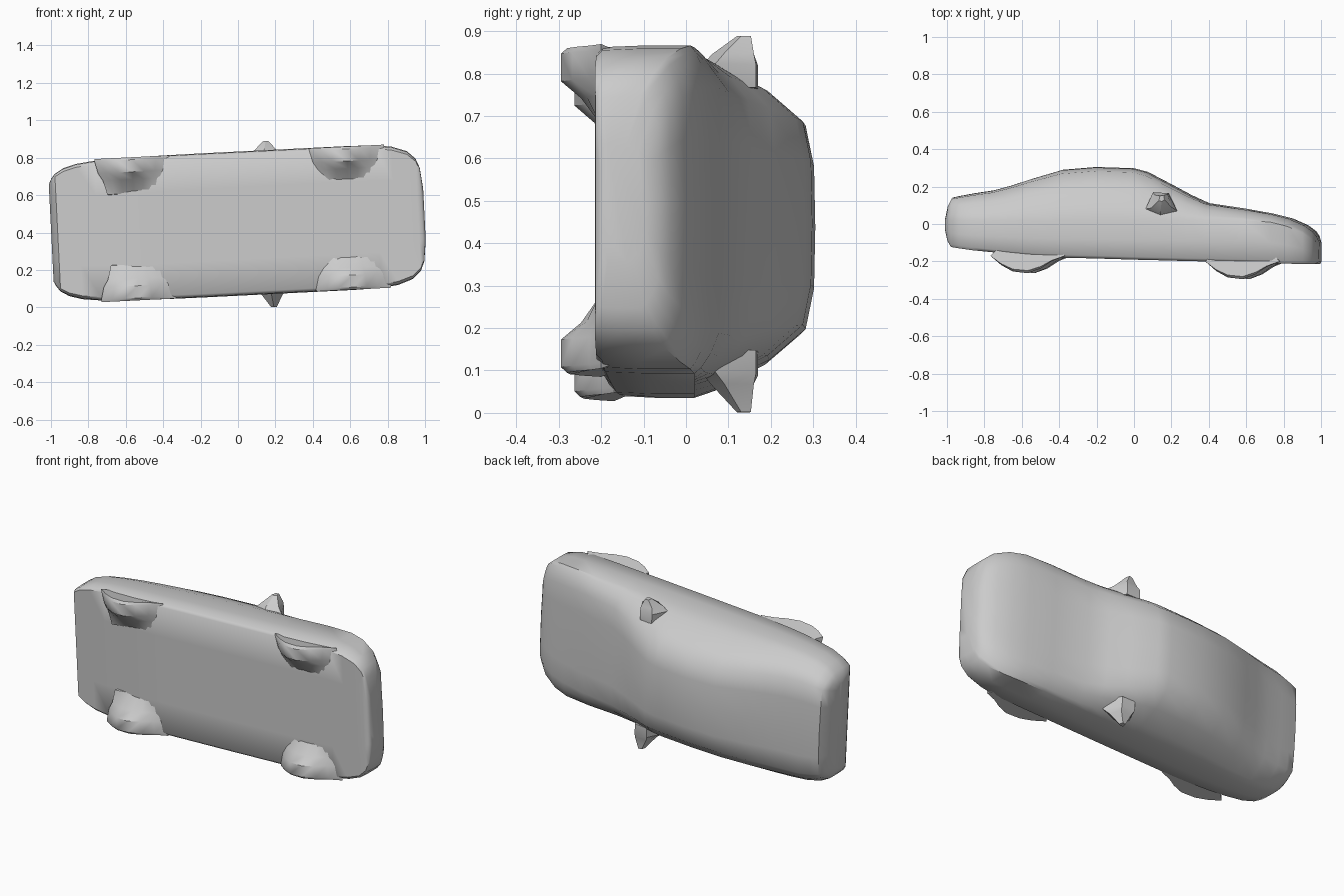
import bpy, bmesh, math
from mathutils import Matrix, Vector

cube = bpy.data.objects.get("Cube")
if cube:
    bpy.data.objects.remove(cube, do_unlink=True)

paint = bpy.data.materials.new("plain grey")
paint.use_nodes = True
GREY = (0.6, 0.6, 0.6, 1)
paint.diffuse_color = GREY
paint.node_tree.nodes["Principled BSDF"].inputs["Base Color"].default_value = GREY

# The car lies on its side: length on x, roof towards +y, width on z, slightly tilted
PLACE = Matrix.Translation((0, 0, 0.4475)) @ Matrix.Rotation(-0.05, 4, 'Y')


def loft(name, rings, angle=40):
    """Skin a row of closed rings, cap both ends and place the part."""
    bm = bmesh.new()
    rows = [[bm.verts.new(PLACE @ Vector(p)) for p in ring] for ring in rings]
    n = len(rows[0])
    for a, b in zip(rows, rows[1:]):
        for i in range(n):
            j = (i + 1) % n
            bm.faces.new((a[i], a[j], b[j], b[i]))
    bm.faces.new(rows[0])
    bm.faces.new(rows[-1][::-1])
    bmesh.ops.recalc_face_normals(bm, faces=bm.faces)
    mesh = bpy.data.meshes.new(name)
    bm.to_mesh(mesh)
    bm.free()
    mesh.materials.append(paint)
    ob = bpy.data.objects.new(name, mesh)
    bpy.context.collection.objects.link(ob)
    bpy.ops.object.select_all(action='DESELECT')
    ob.select_set(True)
    bpy.context.view_layer.objects.active = ob
    bpy.ops.object.shade_smooth_by_angle(angle=math.radians(angle))
    return ob


# Body stations: x, top y, bottom y, half width, half width of the top panel
STATIONS = [
    (-1.00, 0.03, -0.03, 0.26, 0.22),
    (-0.985, 0.10, -0.09, 0.29, 0.24),
    (-0.965, 0.143, -0.123, 0.315, 0.25),
    (-0.92, 0.152, -0.13, 0.342, 0.26),
    (-0.85, 0.165, -0.14, 0.362, 0.27),
    (-0.75, 0.18, -0.15, 0.374, 0.27),
    (-0.65, 0.207, -0.16, 0.38, 0.265),
    (-0.55, 0.24, -0.17, 0.382, 0.26),
    (-0.38, 0.29, -0.18, 0.384, 0.245),
    (-0.20, 0.305, -0.184, 0.385, 0.24),
    (0.00, 0.298, -0.19, 0.385, 0.24),
    (0.07, 0.28, -0.192, 0.385, 0.245),
    (0.20, 0.212, -0.195, 0.385, 0.26),
    (0.30, 0.158, -0.198, 0.385, 0.275),
    (0.40, 0.112, -0.20, 0.385, 0.285),
    (0.60, 0.082, -0.205, 0.385, 0.29),
    (0.75, 0.055, -0.21, 0.382, 0.285),
    (0.84, 0.032, -0.212, 0.37, 0.275),
    (0.92, -0.003, -0.214, 0.342, 0.25),
    (0.965, -0.035, -0.215, 0.30, 0.22),
    (0.985, -0.062, -0.213, 0.25, 0.18),
    (0.998, -0.095, -0.20, 0.14, 0.10),
]


def section(x, top, bottom, w, wr):
    belt = min(0.02, top - 0.045)
    if x < -0.99:
        belt = 0.01
    rise = top - belt
    half = [
        (0.0, top), (wr * 0.6, top - 0.003), (wr, top - 0.08 * rise),
        (wr + (w - wr) * 0.5, belt + 0.62 * rise),
        (wr + (w - wr) * 0.86, belt + 0.25 * rise),
        (w, belt), (w, belt + 0.5 * (bottom - belt)),
        (w * 0.99, bottom + 0.015), (w * 0.95, bottom),
        (w * 0.5, bottom), (0.0, bottom),
    ]
    ring = half + [(-z, y) for z, y in half[-2:0:-1]]
    return [(x, y, z) for z, y in ring]


loft("car_body", [section(*s) for s in STATIONS], 45)

# Wheel bulges that melt into the underside
OFFSETS = (-0.20, -0.14, -0.08, 0.0, 0.07, 0.13, 0.20)
SHAPE = (0.0, 0.55, 0.9, 1.0, 0.72, 0.3, 0.0)
# half width, depth factor, length factor
SLICES = ((0.383, 0.85, 1.0), (0.37, 1.0, 1.0), (0.305, 1.0, 0.92),
          (0.265, 0.5, 0.8), (0.19, -0.1, 0.7))


def wheel(name, x, base, depth, side):
    rings = []
    for z, d, l in SLICES:
        ring = [(x + o * l, base - depth * s * d, side * z)
                for o, s in zip(OFFSETS, SHAPE)]
        ring += [(x + 0.15 * l, base + 0.05, side * z * 0.95),
                 (x - 0.15 * l, base + 0.05, side * z * 0.95)]
        rings.append(ring)
    loft(name, rings)


# Door mirrors: pointed stubs, given as (x, y) outlines at rising distances
BASE = ((0.08, 0.08), (0.12, 0.17), (0.20, 0.165), (0.25, 0.07), (0.16, 0.04))
MIDDLE = ((0.11, 0.085), (0.13, 0.155), (0.20, 0.16), (0.22, 0.09), (0.16, 0.06))
TIP = ((0.155, 0.125), (0.16, 0.15), (0.18, 0.153), (0.185, 0.13), (0.17, 0.12))


def mirror(name, side, reach):
    loft(name, [[(x, y, side * z) for x, y in outline] for outline, z in
                ((BASE, 0.31), (BASE, 0.365), (MIDDLE, 0.39), (TIP, reach))], 25)


for label, side, reach in (("left", 1, 0.433), ("right", -1, 0.455)):
    wheel("front_wheel_" + label, 0.60, -0.20, 0.095, side)
    wheel("rear_wheel_" + label, -0.55, -0.17, 0.093, side)
    mirror("door_mirror_" + label, side, reach)
